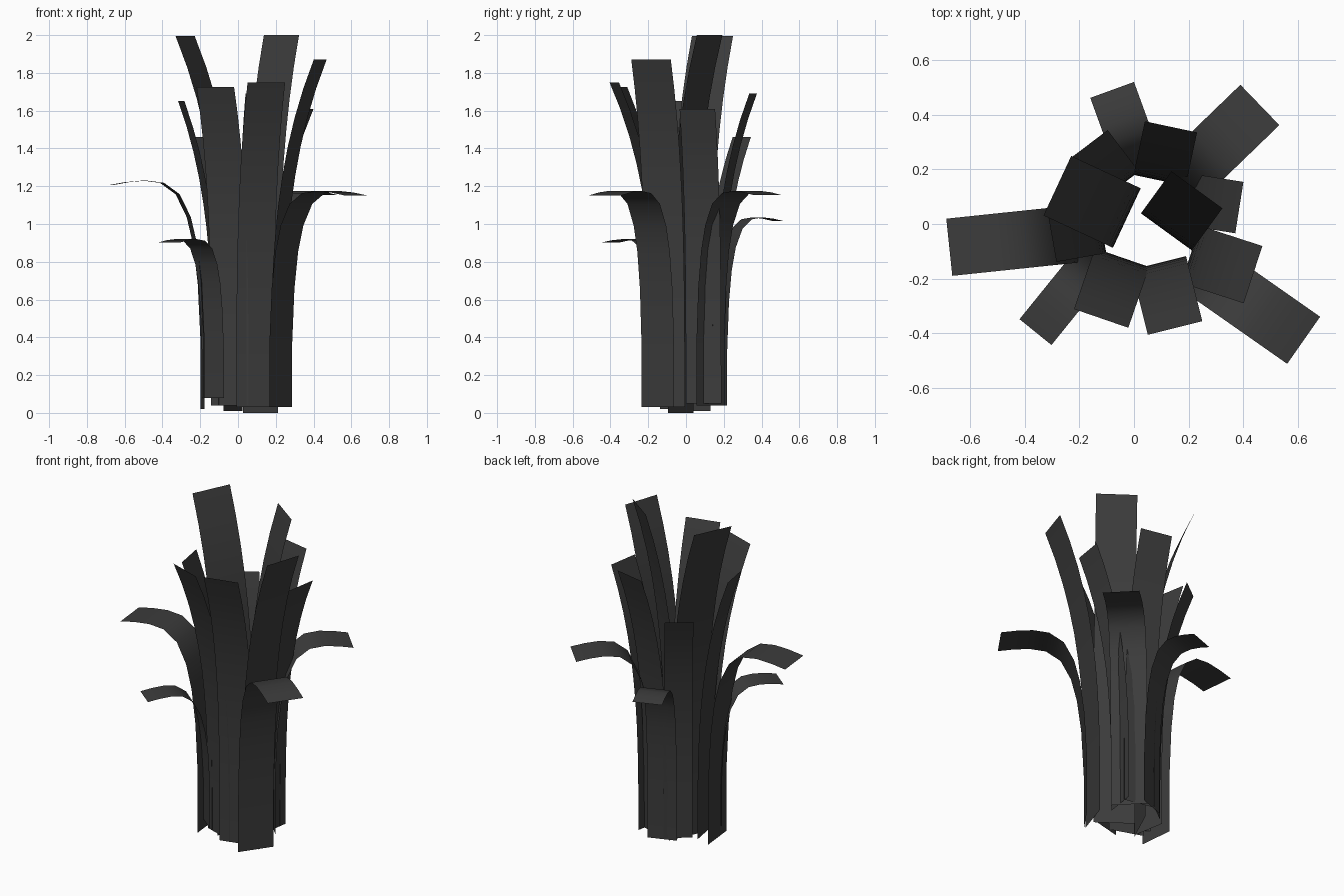
import bpy
import math
from mathutils import Vector

default_cube = bpy.data.objects.get("Cube")
if default_cube:
    bpy.data.objects.remove(default_cube, do_unlink=True)

# One dark colour for the whole clump
charcoal = bpy.data.materials.new("charcoal_grey")
charcoal.use_nodes = True
colour = (0.045, 0.045, 0.045, 1)
charcoal.diffuse_color = colour
charcoal.node_tree.nodes["Principled BSDF"].inputs["Base Color"].default_value = colour

# Drooping profile: share of reach and share of peak height
DROOP = [(0, 0), (0, .3), (.03, .55), (.08, .72), (.15, .84), (.27, .94),
         (.44, .99), (.63, 1), (.82, .993), (1, .98)]
UPRIGHT_STEPS = 12


def upright_profile():
    """Straight stem that leans outward more and more toward its tip."""
    steps = [i / UPRIGHT_STEPS for i in range(UPRIGHT_STEPS + 1)]
    return [(u ** 3.2, u) for u in steps]


def make_leaf(name, profile, tip, heading, reach, width, bottom, top):
    """Sweep a flat strip along a profile, ending at the given tip point."""
    angle = math.radians(heading)
    outward = Vector((math.cos(angle), math.sin(angle), 0))
    side = Vector((-outward.y, outward.x, 0)) * (width / 2)
    base = Vector((tip[0], tip[1], 0)) - outward * reach

    verts = []
    for out, rise in profile:
        middle = base + outward * (out * reach)
        middle.z = bottom + (top - bottom) * rise
        verts += [middle - side, middle + side]
    rows = len(profile) - 1
    faces = [(2 * i, 2 * i + 1, 2 * i + 3, 2 * i + 2) for i in range(rows)]

    mesh = bpy.data.meshes.new(name)
    mesh.from_pydata(verts, [], faces)
    mesh.materials.append(charcoal)
    mesh.polygons.foreach_set("use_smooth", [True] * len(mesh.polygons))
    leaf = bpy.data.objects.new(name, mesh)
    bpy.context.collection.objects.link(leaf)
    return leaf


# Leaves that curl over: tip, heading, reach, width, bottom, top
drooping_leaves = {
    "left_side_drooping_leaf": ((-.675, -.085), 186, .49, .21, .02, 1.23),
    "front_short_drooping_leaf": ((-.36, -.395), 231, .36, .15, .08, .92),
    "front_long_drooping_leaf": ((.62, -.425), -35, .48, .21, .03, 1.175),
    "back_short_drooping_leaf": ((-.08, .49), 110, .32, .17, .04, 1.035),
    "back_long_drooping_leaf": ((.46, .435), 44, .44, .205, .04, 1.175),
}

# Leaves that stand up: same order
upright_leaves = {
    "inner_tall_leaf": ((.23, .125), 54, .19, .23, 0, 2),
    "outer_tall_leaf": ((-.28, .14), 155, .28, .24, .01, 1.995),
    "back_upright_leaf": ((.135, .355), 78, .2, .195, .05, 1.69),
    "back_low_upright_leaf": ((-.16, .295), 127, .19, .16, .05, 1.46),
    "front_upright_leaf": ((.15, -.38), -76, .245, .205, .03, 1.75),
    "front_second_upright_leaf": ((-.12, -.345), 251, .235, .21, .04, 1.725),
    "side_upright_leaf": ((.435, -.185), -18, .24, .22, .03, 1.87),
    "side_low_upright_leaf": ((.385, .06), -9, .21, .19, .05, 1.61),
    "side_back_upright_leaf": ((-.3, -.045), 190, .185, .19, .04, 1.65),
}

for leaf_name, shape in drooping_leaves.items():
    make_leaf(leaf_name, DROOP, *shape)
for leaf_name, shape in upright_leaves.items():
    make_leaf(leaf_name, upright_profile(), *shape)
